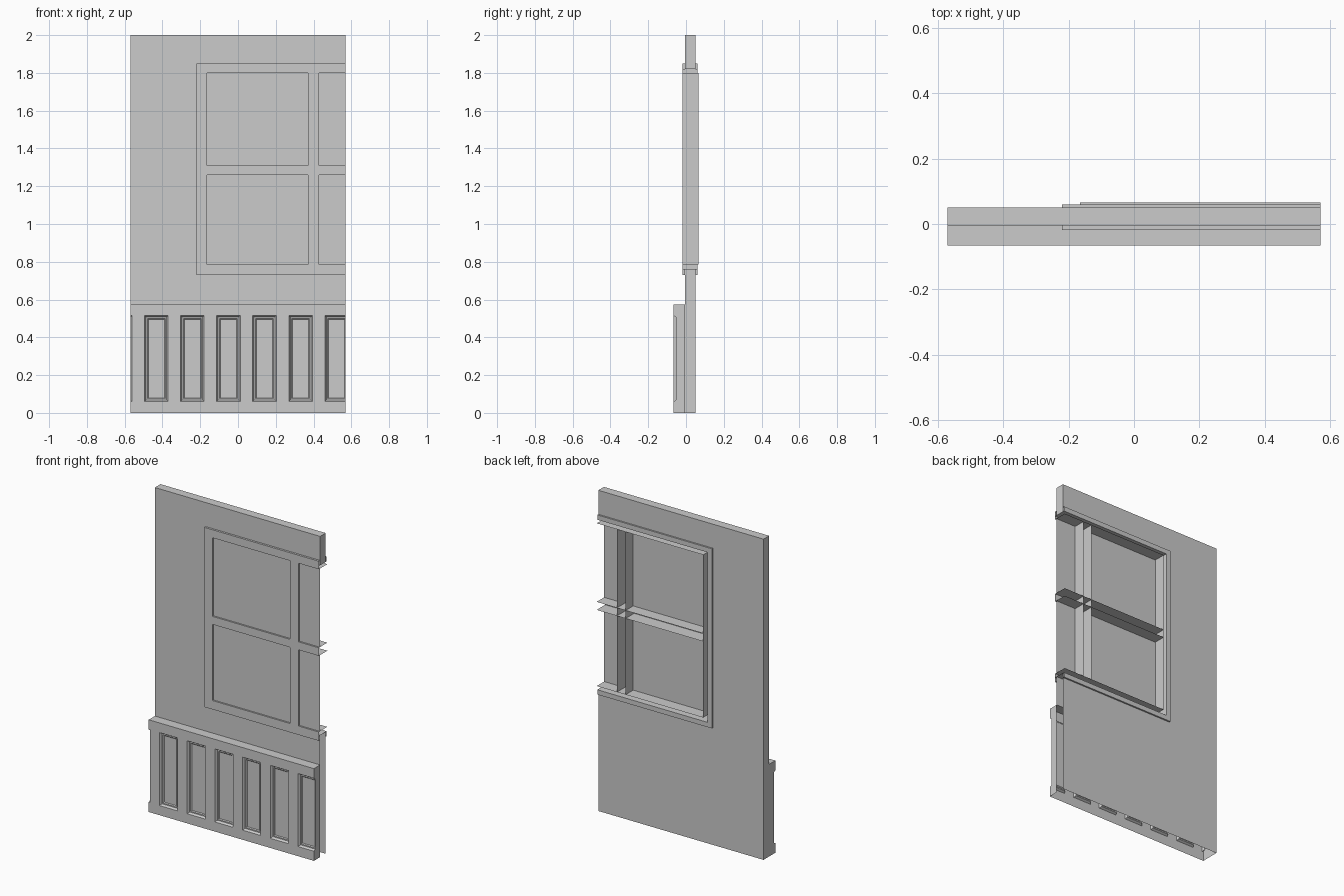
import bpy, bmesh

if "Cube" in bpy.data.objects:
    bpy.data.objects.remove(bpy.data.objects["Cube"])

R = 0.57                                 # half width of the wall module
FRONT, BACK = -0.005, 0.05               # wall faces
TRIM_F, TRIM_B = -0.018, 0.06            # window trim faces
SASH_B, PANE = 0.066, -0.008             # sash depth and pane plane
WAINSCOT_F, WAINSCOT_TOP = -0.066, 0.575


def finish(name, bm):
    bmesh.ops.remove_doubles(bm, verts=bm.verts, dist=1e-5)
    me = bpy.data.meshes.new(name)
    bm.to_mesh(me)
    bm.free()
    ob = bpy.data.objects.new(name, me)
    bpy.context.collection.objects.link(ob)
    return ob


def face(bm, pts):
    return bm.faces.new([bm.verts.new(p) for p in pts])


def face_y(bm, y, x0, x1, z0, z1, back=False):
    p = [(x0, y, z0), (x1, y, z0), (x1, y, z1), (x0, y, z1)]
    face(bm, p[::-1] if back else p)


def face_x(bm, x, y0, y1, z0, z1, left=False):
    p = [(x, y0, z0), (x, y1, z0), (x, y1, z1), (x, y0, z1)]
    face(bm, p[::-1] if left else p)


def face_z(bm, z, x0, x1, y0, y1, down=False):
    p = [(x0, y0, z), (x1, y0, z), (x1, y1, z), (x0, y1, z)]
    face(bm, p[::-1] if down else p)


# Wall shell around the window opening, open below and at the lower right end
bm = bmesh.new()
OX, OZ0, OZ1 = -0.19, 0.76, 1.82
for y, z0, back in ((FRONT, WAINSCOT_TOP, False), (BACK, 0, True)):
    face_y(bm, y, -R, OX, z0, 2, back)
    face_y(bm, y, OX, R, OZ1, 2, back)
    face_y(bm, y, OX, R, z0, OZ0, back)
face_x(bm, -R, FRONT, BACK, 0, 2, True)
face_x(bm, R, FRONT, BACK, OZ1, 2)
face_z(bm, 2, -R, R, FRONT, BACK)
finish("wall", bm)

# Window trim: three-sided ring, running off the right end
bm = bmesh.new()


def three_sided(y, outer, inner, back=False):
    (ox, o0, o1), (ix, i0, i1) = outer, inner
    a = [(ox, y, o0), (R, y, o0), (R, y, i0), (ix, y, i0)]
    b = [(ox, y, o0), (ix, y, i0), (ix, y, i1), (ox, y, o1)]
    c = [(ox, y, o1), (ix, y, i1), (R, y, i1), (R, y, o1)]
    for p in (a, b, c):
        face(bm, p[::-1] if back else p)


def rim(loop, y0, y1, inward=False):
    x, z0, z1 = loop
    face_x(bm, x, y0, y1, z0, z1, not inward)
    face_z(bm, z0, x, R, y0, y1, not inward)
    face_z(bm, z1, x, R, y0, y1, inward)


OUTER, OPENING, INNER = (-0.22, 0.73, 1.85), (OX, OZ0, OZ1), (-0.165, 0.785, 1.80)
three_sided(TRIM_F, OUTER, INNER)
three_sided(TRIM_B, OUTER, OPENING, True)
rim(OUTER, TRIM_F, FRONT)
rim(OUTER, BACK, TRIM_B)
rim(OPENING, TRIM_F, TRIM_B, True)
finish("window_trim", bm)

# Sash: deep thin sides, mullion and crossbar faces
bm = bmesh.new()
SX, S0, S1 = INNER
M0, M1, C0, C1 = 0.37, 0.43, 1.26, 1.31
for x in (SX, M0, M1):
    face_x(bm, x, TRIM_F, SASH_B, S0, S1, x == M0)
for z, down in ((S0, False), (C0, True), (C1, False), (S1, True)):
    face_z(bm, z, SX, R, TRIM_F, SASH_B, down)
face_y(bm, TRIM_F, M0, M1, S0, S1)
face_y(bm, TRIM_F, SX, M0, C0, C1)
face_y(bm, TRIM_F, M1, R, C0, C1)
finish("window_sash", bm)

# Panes
bm = bmesh.new()
for x0, x1 in ((SX, M0), (M1, R)):
    for z0, z1 in ((S0, C0), (C1, S1)):
        face_y(bm, PANE, x0, x1, z0, z1)
finish("window_panes", bm)

# Wainscot: repeated recessed panels trimmed to the module width
bm = bmesh.new()
PITCH, HALF, P0, P1 = 0.191, 0.0625, 0.06, 0.515
steps = ((0, WAINSCOT_F), (0.008, -0.053), (0.015, -0.053), (0.02, -0.048))
for k in range(-3, 4):
    c = -0.0505 + k * PITCH
    rects = [(c - PITCH / 2, c + PITCH / 2, 0, WAINSCOT_TOP, WAINSCOT_F)]
    rects += [(c - HALF + i, c + HALF - i, P0 + i, P1 - i, y) for i, y in steps]
    rings = [[bm.verts.new(p) for p in ((a, y, z0), (b, y, z0), (b, y, z1), (a, y, z1))]
             for a, b, z0, z1, y in rects]
    for o, n in zip(rings, rings[1:]):
        for i in range(4):
            j = (i + 1) % 4
            bm.faces.new((o[i], o[j], n[j], n[i]))
    bm.faces.new(rings[-1])
bmesh.ops.remove_doubles(bm, verts=bm.verts, dist=1e-5)
for s in (-1, 1):
    bmesh.ops.bisect_plane(bm, geom=bm.verts[:] + bm.edges[:] + bm.faces[:],
                           plane_co=(s * R, 0, 0), plane_no=(s, 0, 0), clear_outer=True)
# End caps: pull the cut outline back to the wall
cut = [e for e in bm.edges if all(abs(abs(v.co.x) - R) < 1e-5 for v in e.verts)]
ext = bmesh.ops.extrude_edge_only(bm, edges=cut)
for v in ext["geom"]:
    if isinstance(v, bmesh.types.BMVert):
        v.co.y = FRONT
face_z(bm, WAINSCOT_TOP, -R, R, WAINSCOT_F, FRONT)
finish("wainscot", bm)
